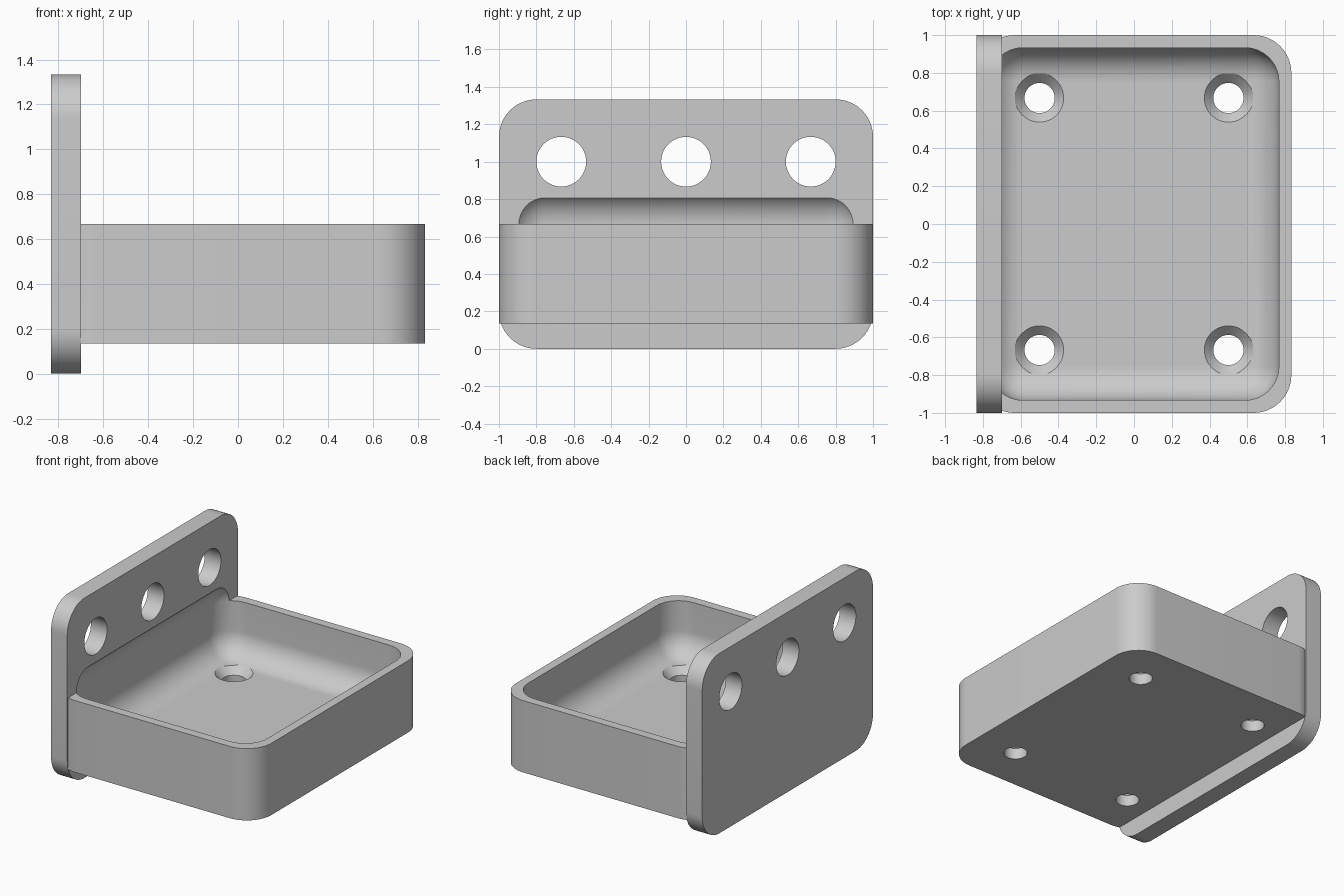
import bpy, bmesh
from math import radians
from mathutils import Matrix, Vector

if "Cube" in bpy.data.objects:
    bpy.data.objects.remove(bpy.data.objects["Cube"], do_unlink=True)

grey = bpy.data.materials.new("plain_grey")
grey.use_nodes = True
colour = (0.6, 0.6, 0.6, 1)
grey.diffuse_color = colour
grey.node_tree.nodes["Principled BSDF"].inputs["Base Color"].default_value = colour


def finish(name, bm):
    mesh = bpy.data.meshes.new(name)
    bmesh.ops.recalc_face_normals(bm, faces=bm.faces)
    bm.to_mesh(mesh)
    bm.free()
    mesh.materials.append(grey)
    obj = bpy.data.objects.new(name, mesh)
    bpy.context.collection.objects.link(obj)
    return obj


def rounded_box(name, low, high, radius, axis=None):
    """Box with edges along one axis rounded, or all edges if axis is None."""
    low, high = Vector(low), Vector(high)
    bm = bmesh.new()
    bmesh.ops.create_cube(bm, size=1)
    for v in bm.verts:
        v.co = (low + high) / 2 + v.co * (high - low)
    edges = [e for e in bm.edges if axis is None
             or abs((e.verts[0].co - e.verts[1].co)[axis]) > 0.01]
    bmesh.ops.bevel(bm, geom=edges, offset=radius, segments=14,
                    profile=0.5, affect='EDGES')
    return finish(name, bm)


def cutter_pin(name, centre, r1, r2, depth, axis='Z'):
    bm = bmesh.new()
    turn = Matrix.Rotation(radians(90), 4, 'Y') if axis == 'X' else Matrix()
    bmesh.ops.create_cone(bm, cap_ends=True, segments=48, radius1=r1, radius2=r2,
                          depth=depth, matrix=Matrix.Translation(centre) @ turn)
    return finish(name, bm)


def combine(target, other, operation):
    mod = target.modifiers.new(operation.lower(), 'BOOLEAN')
    mod.operation, mod.solver, mod.object = operation, 'EXACT', other
    bpy.ops.object.select_all(action='DESELECT')
    bpy.context.view_layer.objects.active = target
    target.select_set(True)
    bpy.ops.object.modifier_apply(modifier=mod.name)
    bpy.data.objects.remove(other, do_unlink=True)


# Upright mounting plate joined to the tray body
bracket = rounded_box("tray_bracket", (-0.833, -1, 0), (-0.7, 1, 1.333), 0.2, axis=0)
tray = rounded_box("tray", (-0.833, -1, 0.135), (0.833, 1, 0.667), 0.2, axis=2)
combine(bracket, tray, 'UNION')

# Soft-cornered cavity, which also bites into the plate
cavity = rounded_box("cavity", (-0.767, -0.933, 0.267), (0.767, 0.933, 0.847), 0.18)
combine(bracket, cavity, 'DIFFERENCE')

# Round holes through the plate
for y in (-0.667, 0, 0.667):
    combine(bracket, cutter_pin("plate_hole", (-0.77, y, 1), 0.133, 0.133, 0.4, 'X'),
            'DIFFERENCE')

# Countersunk screw holes in the floor
for x in (-0.5, 0.5):
    for y in (-0.667, 0.667):
        combine(bracket, cutter_pin("screw_hole", (x, y, 0.2), 0.08, 0.08, 0.4),
                'DIFFERENCE')
        combine(bracket, cutter_pin("countersink", (x, y, 0.245), 0.08, 0.133, 0.055),
                'DIFFERENCE')

# Smooth curved faces, keep hard edges
bpy.ops.object.select_all(action='DESELECT')
bracket.select_set(True)
bpy.context.view_layer.objects.active = bracket
bpy.ops.object.shade_smooth_by_angle(angle=radians(30))
